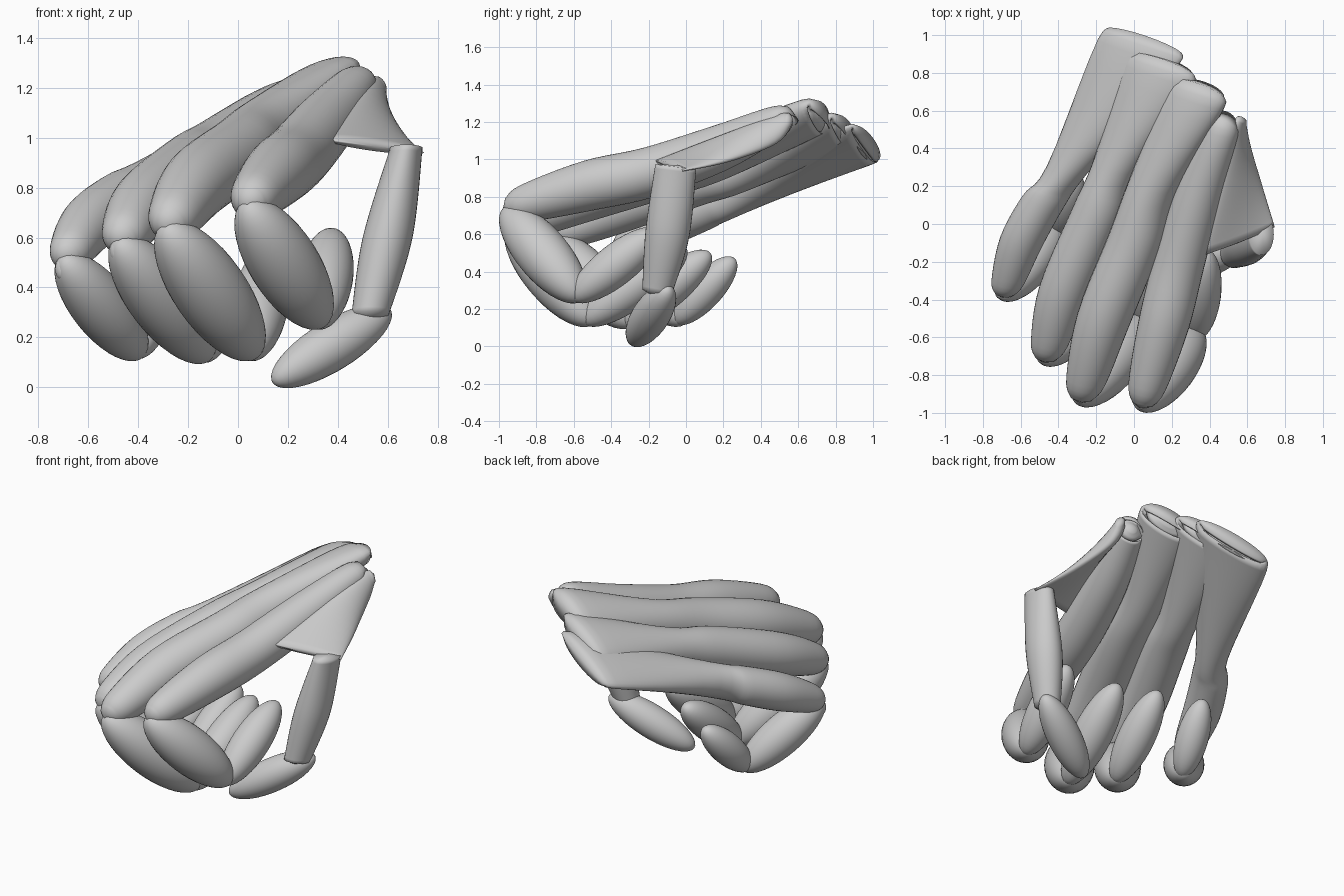
import bpy, bmesh, math
from mathutils import Vector as V

if "Cube" in bpy.data.objects:
    bpy.data.objects.remove(bpy.data.objects["Cube"])

grey = bpy.data.materials.new("light_grey")
grey.diffuse_color = (0.6, 0.6, 0.6, 1)
grey.use_nodes = True
grey.node_tree.nodes["Principled BSDF"].inputs["Base Color"].default_value = grey.diffuse_color


def finish(name, bm):
    bmesh.ops.recalc_face_normals(bm, faces=bm.faces)
    me = bpy.data.meshes.new(name)
    bm.to_mesh(me)
    bm.free()
    me.materials.append(grey)
    for p in me.polygons:
        p.use_smooth = True
    ob = bpy.data.objects.new(name, me)
    bpy.context.collection.objects.link(ob)
    return ob


def ellipsoid(name, a, b, r):
    """Egg-shaped bone with its poles at a and b."""
    a, b = V(a), V(b)
    bm = bmesh.new()
    bmesh.ops.create_uvsphere(bm, u_segments=32, v_segments=20, radius=1)
    q = (b - a).to_track_quat('Z', 'Y')
    for v in bm.verts:
        v.co = (a + b) / 2 + q @ V((v.co.x * r, v.co.y * r, v.co.z * (b - a).length / 2))
    return finish(name, bm)


def catmull(p0, p1, p2, p3, t):
    return 0.5 * (2 * p1 + (p2 - p0) * t + (2 * p0 - 5 * p1 + 4 * p2 - p3) * t * t
                  + (3 * p1 - p0 - 3 * p2 + p3) * t ** 3)


def loft(name, start, sections, end, steps=5, n=32):
    """Smooth skin through oval sections (centre, width vector, half thickness)."""
    s = [(V(c), V(w), t) for c, w, t in sections]
    dense = []
    for i in range(len(s) - 1):
        q = [s[max(i - 1, 0)], s[i], s[i + 1], s[min(i + 2, len(s) - 1)]]
        for k in range(steps):
            dense.append(tuple(catmull(*[x[j] for x in q], k / steps) for j in range(3)))
    dense.append(s[-1])
    bm = bmesh.new()
    rings = []
    for i, (c, w, t) in enumerate(dense):
        tan = dense[min(i + 1, len(dense) - 1)][0] - dense[max(i - 1, 0)][0]
        up = tan.cross(w).normalized() * t
        rings.append([bm.verts.new(c + w * math.cos(math.tau * k / n)
                                   + up * math.sin(math.tau * k / n)) for k in range(n)])
    for a, b in zip(rings, rings[1:]):
        for k in range(n):
            bm.faces.new((a[k], a[(k + 1) % n], b[(k + 1) % n], b[k]))
    for pole, ring in ((start, rings[0]), (end, rings[-1])):
        v = bm.verts.new(pole)
        for k in range(n):
            bm.faces.new((ring[k], ring[(k + 1) % n], v))
    return finish(name, bm)


def finger(name, r, knuckle, p1, p2, p3, wrist, flare, thick, joint, tip):
    """Long base from knuckle to flat flared wrist end, then two curled bones."""
    k, p1, p2, p3, wrist, joint = (V(p) for p in (knuckle, p1, p2, p3, wrist, joint))
    wide = V((.18, -.06, .08)) * flare
    side, fwd = wide.normalized(), (wrist - p3).normalized()
    dome = (fwd - V((0, 0, .5))).normalized()
    path = ((k, .42), (k.lerp(p1, .22), .75), (p1, 1), (p2, 1), (p3, .92))
    sections = [(p, side * r * f, r * f) for p, f in path]
    sections += [(wrist + dome * d, wide * f, thick * f)
                 for d, f in ((0, 1), (.045, .72), (.075, .3))]
    loft(name + "_finger_base", k + (k - p1) * .07, sections, wrist + dome * .08)
    ellipsoid(name + "_finger_middle", k + V((-.015, -.02, 0)), joint, r * 1.04)
    ellipsoid(name + "_finger_tip", joint + V((-.02, -.05, 0)), tip, r * .82)
    nub = k + V((-.015, 0, -.06))
    ellipsoid(name + "_knuckle_nub", nub - V((0, 0, .03)), nub + V((0, 0, .06)), .028)


finger("index", .135, (.045, -.95, .74), (.16, -.52, .86), (.24, -.2, .93), (.35, .18, 1.06),
       (.46, .49, 1.2), .47, .085, (.34, -.56, .25), (.38, -.14, .62))
finger("middle", .142, (-.28, -.92, .65), (-.16, -.5, .82), (0, -.1, .94), (.1, .2, 1.03),
       (.32, .66, 1.22), .85, .08, (.07, -.5, .125), (.12, 0, .53))
finger("ring", .132, (-.47, -.71, .59), (-.37, -.35, .74), (-.2, .05, .88), (-.1, .3, .95),
       (.13, .79, 1.14), 1, .07, (-.12, -.29, .115), (-.08, .13, .5))
finger("little", .115, (-.69, -.37, .52), (-.595, -.09, .655), (-.48, .12, .745), (-.36, .28, .81),
       (.02, .905, 1.07), 1.18, .055, (-.39, -.01, .125), (-.31, .26, .47))

# thumb: webbed base, long bone and tip
loft("thumb_web", (.57, .57, 1.22),
     [((.57, .555, 1.215), (.02, 0, -.03), .025), ((.555, .48, 1.16), (.035, 0, -.075), .04),
      ((.56, .2, 1.055), (.11, .03, -.06), .04), ((.555, -.09, .965), (.19, .075, -.025), .02)],
     (.555, -.1, .965))
loft("thumb_bone", (.68, -.05, .97),
     [((.675, -.055, .96), (.065, 0, 0), .11), ((.6, -.1, .6), (.1, 0, 0), .118),
      ((.53, -.155, .29), (.075, 0, 0), .08)], (.525, -.16, .26), steps=10)
ellipsoid("thumb_tip", (.61, -.09, .31), (.14, -.285, .02), .1)
